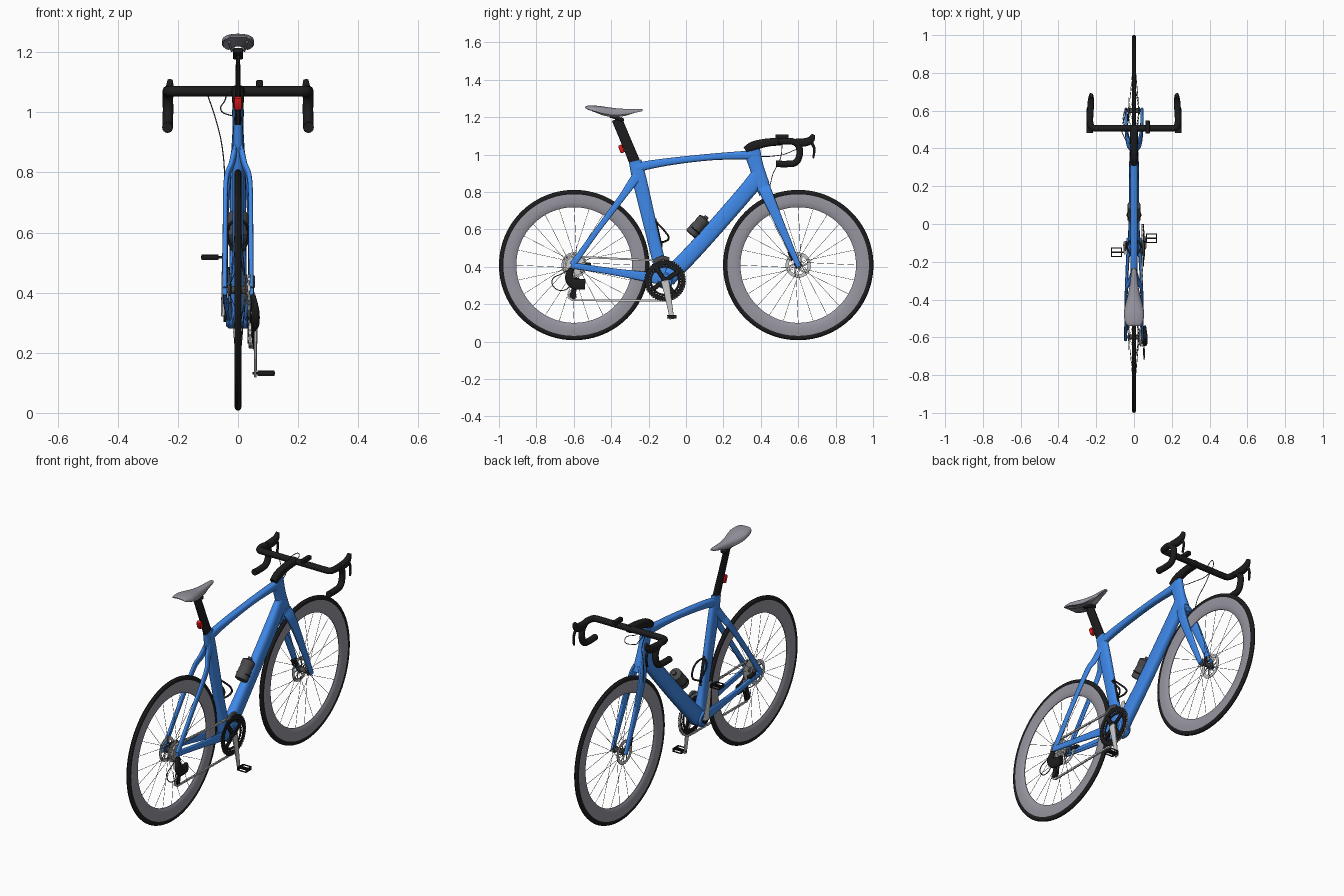
import bpy, bmesh
from math import sin, cos, pi, radians, atan2, copysign
from mathutils import Vector as V, Matrix as M

if "Cube" in bpy.data.objects:
    bpy.data.objects.remove(bpy.data.objects["Cube"])


def material(name, c):
    m = bpy.data.materials.new(name)
    m.diffuse_color = (*c, 1)
    m.use_nodes = True
    m.node_tree.nodes["Principled BSDF"].inputs["Base Color"].default_value = m.diffuse_color
    return m


BLUE = material("frame_blue", (0.05, 0.25, 0.82))
BLACK = material("black", (0.012, 0.012, 0.013))
DARK = material("dark_grey", (0.07, 0.07, 0.075))
GREY = material("cool_grey", (0.31, 0.3, 0.35))
RED = material("red", (0.8, 0.01, 0.01))


# ---------- helpers ----------
def finish(name, bm, mat, ang=35):
    bmesh.ops.recalc_face_normals(bm, faces=bm.faces)
    me = bpy.data.meshes.new(name)
    bm.to_mesh(me)
    bm.free()
    me.shade_smooth()
    me.set_sharp_from_angle(angle=radians(ang))
    if mat:
        me.materials.append(mat)
    bpy.context.collection.objects.link(bpy.data.objects.new(name, me))


def skin(name, rings, mat=None, closed=False):
    """Bridge successive rings of points; loop round or cap the ends."""
    bm = bmesh.new()
    R = [[bm.verts.new(p) for p in r] for r in rings]
    n = len(R[0])
    for i in range(len(R) if closed else len(R) - 1):
        a, b = R[i], R[(i + 1) % len(R)]
        for j in range(n):
            bm.faces.new((a[j], a[(j + 1) % n], b[(j + 1) % n], b[j]))
    if not closed:
        bm.faces.new(R[0])
        bm.faces.new(R[-1])
    finish(name, bm, mat)


def spline(pts, steps=6):
    """Catmull-Rom through points of any dimension."""
    P = [V(p) for p in pts]
    if len(P) < 3:
        return P
    P = [P[0] * 2 - P[1]] + P + [P[-1] * 2 - P[-2]]
    out = []
    for i in range(1, len(P) - 2):
        a, b, c, d = P[i - 1:i + 3]
        for k in range(steps):
            t = k / steps
            out.append((b * 2 + (c - a) * t + (a * 2 - b * 5 + c * 4 - d) * t * t
                        + (b * 3 - a - c * 3 + d) * t ** 3) * 0.5)
    return out + [P[-2]]


def loft(name, pts, mat=None, p=0.7, n=20):
    """Superelliptic tube; points are (x, y, z, half_width, half_depth)."""
    S = spline(pts)
    C = [V(s[:3]) for s in S]
    f = lambda q: copysign(abs(q) ** p, q)
    rings = []
    for i, s in enumerate(S):
        t = (C[min(i + 1, len(C) - 1)] - C[max(i - 1, 0)]).normalized()
        u = (V((1, 0, 0)) - t * t.x).normalized()
        v = t.cross(u)
        rings.append([C[i] + u * s[3] * f(cos(2 * pi * k / n)) + v * s[4] * f(sin(2 * pi * k / n))
                      for k in range(n)])
    skin(name, rings, mat)


def pair(name, pts, mat=None):
    for side, s in (("right", 1), ("left", -1)):
        loft(f"{side}_{name}", [(s * q[0], *q[1:]) for q in pts], mat)


def lathe(name, y, z, prof, mat=None, n=72):
    """Closed (x, r) profile spun about the x axis."""
    skin(name, [[(x, y + r * cos(2 * pi * k / n), z + r * sin(2 * pi * k / n)) for x, r in prof]
                for k in range(n)], mat, True)


def gear(name, x, y, z, r, rin, teeth, th, mat=None, tooth=0.005):
    n = teeth * 4
    def ring(px, rad):
        return [(px, y + rad(k) * cos(2 * pi * k / n), z + rad(k) * sin(2 * pi * k / n)) for k in range(n)]
    out, inn = (lambda k: r - (tooth if k % 4 < 2 else 0)), (lambda k: rin)
    h = th / 2
    skin(name, [ring(x - h, out), ring(x + h, out), ring(x + h, inn), ring(x - h, inn)], mat, True)


def boxes(name, items, mat=None, bevel=0):
    """Items are (centre, size, rotation about x)."""
    bm = bmesh.new()
    for c, s, a in items:
        bmesh.ops.create_cube(bm, size=1, matrix=M.Translation(c) @ M.Rotation(a, 4, 'X') @ M.Diagonal((*s, 1)))
    if bevel:
        bmesh.ops.bevel(bm, geom=bm.edges[:], offset=bevel, segments=2, affect='EDGES', profile=0.5)
    finish(name, bm, mat)


def wire(name, pts, r, mat=None, res=4):
    cu = bpy.data.curves.new(name, 'CURVE')
    cu.dimensions, cu.bevel_depth, cu.bevel_resolution = '3D', r, res
    cu.use_fill_caps, cu.resolution_u = True, 8
    sp = cu.splines.new('BEZIER')
    sp.bezier_points.add(len(pts) - 1)
    for b, q in zip(sp.bezier_points, pts):
        b.co, b.handle_left_type, b.handle_right_type = q, 'AUTO', 'AUTO'
    if mat:
        cu.materials.append(mat)
    bpy.context.collection.objects.link(bpy.data.objects.new(name, cu))


def circle(c, u, v, r, a0, a1, n):
    A = [radians(a0 + (a1 - a0) * k / n) for k in range(n + 1)]
    return [V(c) + V(u) * r * cos(a) + V(v) * r * sin(a) for a in A]


# ---------- wheels ----------
WZ = 0.409
for nm, y in (("rear", -0.598), ("front", 0.6)):
    lathe(nm + "_tyre", y, WZ, [(0.0115 * cos(a * pi / 6), 0.387 + 0.015 * sin(a * pi / 6)) for a in range(12)], BLACK, 96)
    half = [(0.009, 0.38), (0.0105, 0.36), (0.010, 0.335), (0.006, 0.315), (0.002, 0.309)]
    lathe(nm + "_rim", y, WZ, half + [(-x, r) for x, r in reversed(half)], GREY, 96)
    hub = [(0.046, 0.007), (0.032, 0.008), (0.03, 0.02), (0.026, 0.02), (0.022, 0.013)]
    hub += [(-x, r) for x, r in reversed(hub)]
    lathe(nm + "_hub", y, WZ, hub + [(-0.046, 0.002), (0.046, 0.002)], DARK, 32)
    bm = bmesh.new()
    for k in range(24):
        a, s = k * pi / 12, (-1) ** k
        b = a + (0.9 if k % 4 < 2 else -0.9)
        p = V((s * 0.027, 0.019 * cos(b), 0.019 * sin(b)))
        d = V((0, 0.312 * cos(a), 0.312 * sin(a))) - p
        bmesh.ops.create_cone(bm, segments=5, radius1=0.001, radius2=0.001, depth=d.length, cap_ends=True,
                              matrix=M.Translation(V((0, y, WZ)) + p + d / 2) @ d.to_track_quat('Z', 'Y').to_matrix().to_4x4())
    finish(nm + "_spokes", bm, DARK)
    gear(nm + "_brake_disc", -0.031, y, WZ, 0.069, 0.05, 24, 0.003, None, 0.002)
    boxes(nm + "_disc_arms", [((-0.031, y + 0.036 * cos(a), WZ + 0.036 * sin(a)), (0.003, 0.034, 0.006), a + 0.4)
                              for a in (k * pi / 3 for k in range(6))])

# ---------- frame ----------
loft("head_tube", [(0, .352, 1.02, .019, .045), (0, .378, .93, .019, .038), (0, .408, .835, .025, .04)], BLUE)
loft("top_tube", [(0, -.27, .925, .017, .026), (0, -.2, .944, .018, .023), (0, -.05, .967, .019, .019),
                  (0, .15, .988, .019, .018), (0, .35, .998, .02, .024)], BLUE)
loft("down_tube", [(0, .39, .885, .022, .045), (0, .3, .775, .026, .044), (0, .08, .525, .028, .044), (0, -.1, .335, .032, .045)], BLUE)
loft("seat_tube", [(0, -.272, .965, .015, .034), (0, -.245, .85, .018, .038), (0, -.165, .51, .019, .034), (0, -.118, .325, .03, .036)], BLUE)
lathe("bottom_bracket_shell", -.1125, .325, [(.04, .036), (.03, .044), (-.03, .044), (-.04, .036), (-.04, .005), (.04, .005)], BLUE, 32)
pair("seat_stay", [(.008, -.262, .885, .01, .026), (.022, -.305, .825, .009, .022), (.04, -.345, .768, .008, .018),
                   (.043, -.48, .587, .008, .015), (.044, -.607, .41, .008, .017)], BLUE)
pair("chain_stay", [(.026, -.12, .335, .012, .035), (.034, -.2, .345, .009, .027), (.042, -.4, .375, .008, .018),
                    (.044, -.615, .408, .008, .016)], BLUE)

# ---------- fork ----------
loft("fork_crown", [(0, .405, .845, .025, .038), (0, .425, .79, .028, .034)], BLUE)
pair("fork_blade", [(.014, .417, .825, .013, .034), (.032, .44, .77, .01, .031), (.041, .51, .61, .009, .023),
                    (.042, .604, .4, .008, .013)], BLUE)
boxes("brake_calipers", [((-.038, .563, .46), (.024, .025, .05), .4), ((-.038, -.535, .412), (.024, .055, .022), -.1)], BLACK, .005)

# ---------- seat post, saddle, light ----------
loft("seat_post", [(0, -.262, .93, .012, .03), (0, -.32, 1.07, .009, .028), (0, -.37, 1.19, .007, .028)], BLACK)
boxes("saddle_clamp", [((0, -.37, 1.195), (.034, .08, .018), -.3)], BLACK, .005)
boxes("tail_light", [((0, -.346, 1.03), (.025, .022, .044), .35)], RED, .005)
for s in (-1, 1):
    wire("saddle_rail", [(s * .03, -.5, 1.235), (s * .022, -.42, 1.208), (s * .02, -.34, 1.208), (s * .008, -.26, 1.232)], .004, GREY)
# stations: y, half width, top z, side edge z
st = [(-.54, .030, 1.256, 1.252), (-.525, .045, 1.261, 1.242), (-.48, .054, 1.261, 1.229), (-.43, .047, 1.255, 1.216),
      (-.38, .034, 1.248, 1.21), (-.32, .022, 1.244, 1.216), (-.26, .015, 1.244, 1.228), (-.232, .009, 1.242, 1.234)]
us = [k / 8 for k in range(-8, 9)]
skin("saddle", [[(w * sin(u * pi / 2), y, e + (t - e) * cos(u * pi / 2) ** 0.6 if abs(u) < 1 else e) for u in us] +
                [(-w * .93 * u, y, e - .002 + (t - e) * .3 * (1 - u * u)) for u in us]
                for y, w, t, e in spline(st, 4)], GREY)

# ---------- cockpit ----------
loft("stem", [(0, .318, 1.022, .018, .02), (0, .36, 1.045, .02, .025), (0, .43, 1.063, .02, .022), (0, .515, 1.07, .024, .02)], BLACK)
bar = [(.05, .507, 1.07), (.12, .507, 1.07), (.19, .507, 1.07), (.222, .512, 1.07), (.232, .535, 1.07), (.233, .575, 1.068), (.233, .602, 1.045),
       (.233, .605, .99), (.234, .585, .957), (.234, .55, .95), (.235, .482, .95)]
wire("handlebar", [(-x, y, z) for x, y, z in reversed(bar)] + bar, .0175, BLACK, 6)
pair("brake_hood", [(.231, .585, 1.064, .017, .02), (.229, .64, 1.066, .017, .022), (.227, .668, 1.08, .014, .019),
                    (.226, .682, 1.106, .009, .01)], BLACK)
pair("brake_lever", [(.227, .668, 1.07, .006, .009), (.229, .686, 1.03, .006, .007), (.231, .68, .98, .006, .005)], BLACK)
boxes("bike_computer", [((.072, .513, 1.096), (.024, .07, .022), 0)], BLACK, .004)
wire("brake_cable", [(-.1, .515, 1.055), (-.075, .505, .98), (-.052, .46, .88), (-.043, .45, .74), (-.043, .51, .6), (-.04, .563, .47)], .002, DARK, 2)
wire("shift_cable", [(-.06, .53, 1.06), (-.04, .61, 1.055), (-.058, .56, 1.015), (-.025, .45, .99), (-.01, .4, .99)], .002, DARK, 2)

# ---------- bottle and cages ----------
d, n_, X = V((0, .67, .742)), V((0, -.742, .67)), V((1, 0, 0))
bc = V((0, .068, .62))
prof = [(-.065, .026), (-.06, .035), (-.005, .035), (.002, .033), (.012, .033), (.018, .035), (.045, .035), (.052, .024), (.054, .012), (.066, .012)]
skin("water_bottle", [circle(bc + d * h, X, n_, r, 0, 345, 23) for h, r in prof], DARK)
wire("down_tube_cage_hoop", circle(bc - d * .03, X, n_, .036, -220, 40, 12), .003, BLACK)
sd, sn, so = V((0, -.23, .973)), V((0, .973, .23)), V((0, -.187, .58))
wire("seat_tube_cage_rail", [so + sn * .036 - sd * .09, so + sn * .038, so + sn * .038 + sd * .07], .007, BLACK)
for s in (-1, 1):
    wire("seat_tube_cage_arm", [so + sn * .038 + sd * .06, so + sn * .05 + sd * .035 + X * s * .028, so + sn * .075 - sd * .01 + X * s * .035,
                                so + sn * .085 - sd * .05 + X * s * .022, so + sn * .065 - sd * .06 + X * s * .012, so + sn * .036 - sd * .06], .005, BLACK)

# ---------- cranks, pedals ----------
BY, BZ = -.1125, .325
gear("outer_chainring", .05, BY, BZ, .112, .084, 50, .005, BLACK)
gear("inner_chainring", .042, BY, BZ, .086, .07, 34, .004, BLACK)
boxes("chainring_spider", [((.05, BY + .05 * cos(a), BZ + .05 * sin(a)), (.009, .08, .024), a)
                           for a in (k * pi / 2 + .6 for k in range(4))], BLACK, .003)
lathe("crank_axle", BY, BZ, [(.062, .022), (-.048, .022), (-.048, .004), (.062, .004)], BLACK, 24)
for nm, s, py, pz in (("right", 1, -.075, .132), ("left", -1, -.15, .518)):
    cx = s * (.058 if s > 0 else .049)
    loft(nm + "_crank", [(cx, BY, BZ, .008, .022), (cx, (BY + py) / 2, (BZ + pz) / 2, .006, .016), (cx, py, pz - s * .012, .004, .012)])
    px = s * .093
    boxes(nm + "_pedal", [((px - s * .008, py, pz), (.075, .008, .008), 0)] +
          [((px, py + q * .023, pz + r * .007), (.055, .005, .005), 0) for q in (-1, 1) for r in (-1, 1)] +
          [((px + q * .026, py, pz), (.005, .05, .018), 0) for q in (-1, 1)], BLACK)

# ---------- cassette, derailleurs, chain ----------
RY = -.598
for k in range(7):
    gear("cassette_sprocket", .016 + k * .0038, RY, WZ, .06 - k * .0045, .014, 28 - k * 2, .002, None, .004)
for nm, y, z in (("upper", -.588, .322), ("lower", -.607, .243)):
    gear(nm + "_jockey_wheel", .04, y, z, .024, .004, 11, .005, BLACK)
boxes("derailleur_cage", [((x, -.5975, .282), (.003, .028, .1), -.236) for x in (.033, .048)], BLACK)
loft("derailleur_body", [(.05, -.612, .39, .008, .014), (.057, -.625, .345, .013, .022), (.058, -.6, .31, .014, .028), (.052, -.54, .305, .012, .028)], BLACK)
loft("front_derailleur", [(.05, -.17, .425, .007, .012), (.05, -.13, .447, .007, .012), (.045, -.09, .44, .007, .01)], DARK)
wire("derailleur_cable", [(.046, -.61, .39), (.05, -.67, .36), (.053, -.715, .33), (.055, -.70, .285), (.057, -.65, .275), (.057, -.615, .3)], .0025, DARK, 2)
Y, Z = V((0, 1, 0)), V((0, 0, 1))
path = (circle((.045, BY, BZ), Y, Z, .106, -90, 90, 24) + circle((.036, RY, WZ), Y, Z, .045, 90, 270, 12)
        + [V((.04, -.566, .325)), V((.04, -.57, .305)), V((.04, -.627, .26)), V((.04, -.627, .235)), V((.04, -.607, .221))])
links, carry = [], 0
for a, b in zip(path, path[1:] + path[:1]):
    q, t = b - a, carry
    while t < q.length:
        links.append((a + q.normalized() * t, (.010 if len(links) % 2 else .006, .017, .010), atan2(q.z, q.y)))
        t += .0155
    carry = t - q.length
boxes("chain", links)
